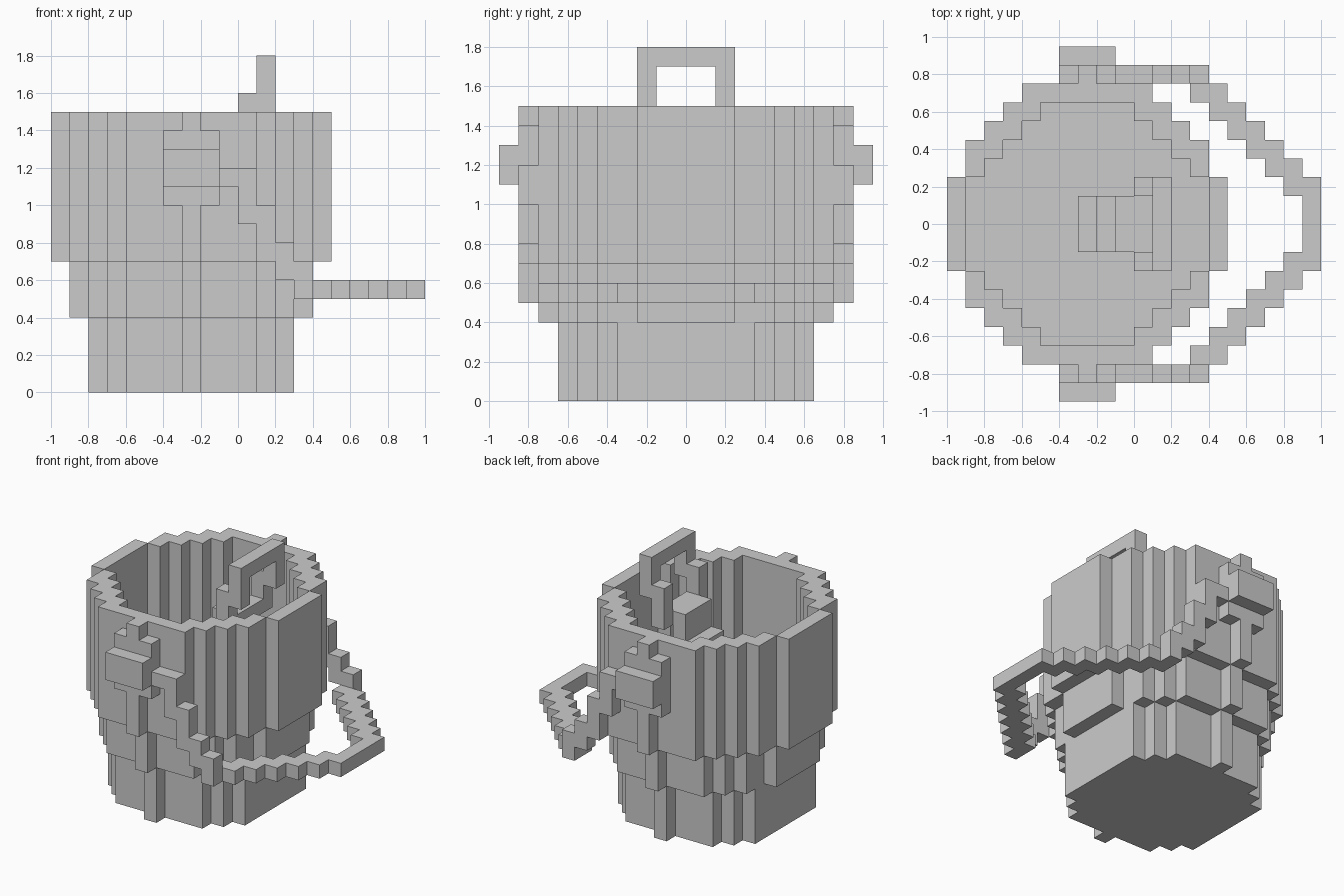
import bpy, bmesh

if "Cube" in bpy.data.objects:
    bpy.data.objects.remove(bpy.data.objects["Cube"])

S = 0.1  # block size; x cells start on multiples of S, y cells are centred on them


def box(x0, x1, y0, y1, z0, z1):
    """Set of block indices: x and z are ranges in tenths, y is inclusive."""
    return {(x, y, z) for x in range(x0, x1)
            for y in range(y0, y1 + 1) for z in range(z0, z1)}


def both(cells):
    """Mirror blocks across y = 0."""
    return cells | {(x, -y, z) for x, y, z in cells}


def disc(half_widths, z0, z1):
    """Stepped disc centred on x = -0.25; half width for each column distance."""
    cells = set()
    for d, h in enumerate(half_widths):
        for x in (-3 - d, -3 + d):
            cells |= box(x, x + 1, -h, h, z0, z1)
    return cells


SIDES = {
    (1, 0, 0): ((1, 0, 0), (1, 1, 0), (1, 1, 1), (1, 0, 1)),
    (-1, 0, 0): ((0, 0, 0), (0, 0, 1), (0, 1, 1), (0, 1, 0)),
    (0, 1, 0): ((0, 1, 0), (0, 1, 1), (1, 1, 1), (1, 1, 0)),
    (0, -1, 0): ((0, 0, 0), (1, 0, 0), (1, 0, 1), (0, 0, 1)),
    (0, 0, 1): ((0, 0, 1), (1, 0, 1), (1, 1, 1), (0, 1, 1)),
    (0, 0, -1): ((0, 0, 0), (0, 1, 0), (1, 1, 0), (1, 0, 0)),
}


def build(name, cells):
    """Skin the blocks with outer faces only, then merge flat areas."""
    bm = bmesh.new()
    for x, y, z in sorted(cells):
        for (dx, dy, dz), corners in SIDES.items():
            if (x + dx, y + dy, z + dz) not in cells:
                bm.faces.new([bm.verts.new(((x + a) * S, (y + b - 0.5) * S, (z + c) * S))
                              for a, b, c in corners])
    bmesh.ops.remove_doubles(bm, verts=bm.verts, dist=0.001)
    bmesh.ops.dissolve_limit(bm, angle_limit=0.01, verts=bm.verts, edges=bm.edges)
    mesh = bpy.data.meshes.new(name)
    bm.to_mesh(mesh)
    bm.free()
    obj = bpy.data.objects.new(name, mesh)
    bpy.context.collection.objects.link(obj)


# Bucket: three tiers, hollow at the top, with a rib and handle mount each side
bucket = disc([5, 5, 5, 5, 4, 3], 0, 4)
bucket |= disc([6, 6, 6, 6, 5, 4, 2], 4, 7)
bucket |= disc([7, 7, 7, 7, 6, 5, 4, 2], 7, 15)
bucket -= disc([6, 6, 6, 5, 4, 3, 2], 9, 15)
bucket |= both(box(-3, -2, 6, 6, 0, 4) | box(-3, -2, 7, 7, 4, 7)
               | box(-3, -2, 8, 8, 7, 15) | box(-4, -1, 8, 8, 10, 14)
               | box(-4, -1, 9, 9, 11, 13))
build("bucket", bucket)

# Carrying handle: steps down each side, then loops out level
handle = set()
for x, z0, z1 in ((-1, 11, 12), (0, 9, 12), (1, 7, 10), (2, 6, 8), (3, 5, 7)):
    handle |= box(x, x + 1, 8, 8, z0, z1)
for i in range(6):
    handle |= box(3 + i, 4 + i, 7 - i, 8 - i, 5, 6)
handle |= box(9, 10, 0, 2, 5, 6)
build("carrying_handle", both(handle))

# Shovel: open grip above a blade that steps down into the bucket
shovel = box(1, 2, -2, 2, 17, 18)
shovel |= both(box(1, 2, 2, 2, 15, 18) | box(0, 1, 2, 2, 13, 16))
shovel |= box(0, 1, -1, 1, 13, 14)
for x, z0, z1 in ((-1, 11, 14), (-2, 10, 12), (-3, 9, 11)):
    shovel |= box(x, x + 1, -1, 1, z0, z1)
build("shovel", shovel)
